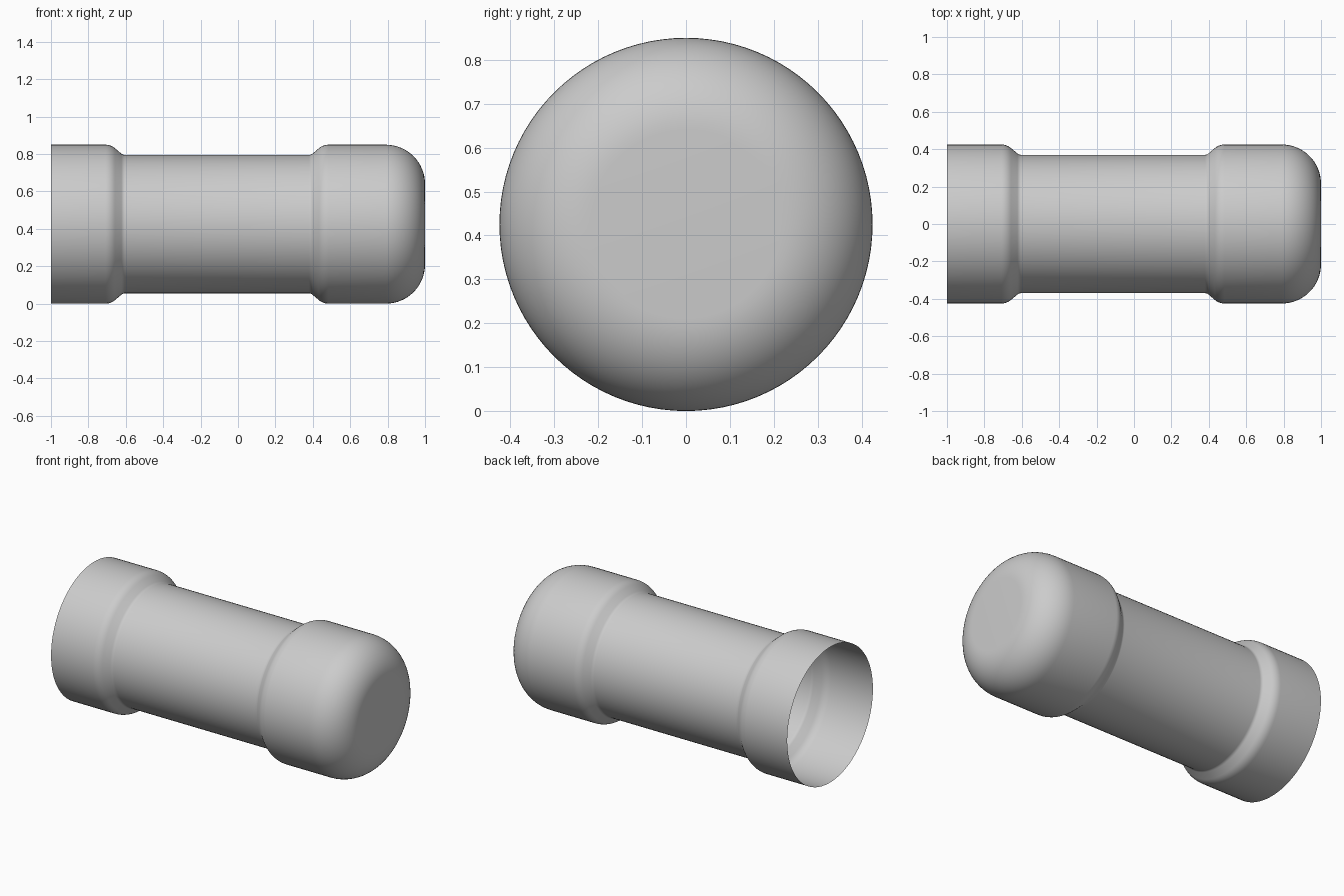
import bpy
import bmesh
import math
from mathutils import Vector

cube = bpy.data.objects.get("Cube")
if cube:
    bpy.data.objects.remove(cube, do_unlink=True)

RADIUS, NECK, SIDES = 0.425, 0.37, 96


def fillet(prev, corner, nxt, radius, steps):
    """Arc points that round one corner of the profile."""
    a, b = (prev - corner).normalized(), (nxt - corner).normalized()
    half = a.angle(b) / 2
    start = corner + a * radius / math.tan(half)
    end = corner + b * radius / math.tan(half)
    centre = corner + (a + b).normalized() * radius / math.sin(half)
    u, v = start - centre, end - centre
    sweep = u.angle(v)
    return [centre + (u * math.sin(sweep * (1 - i / steps))
                      + v * math.sin(sweep * i / steps)) / math.sin(sweep)
            for i in range(steps + 1)]


# Profile corners: distance along the axis, radius, rounding, arc steps
corners = [
    (-1.0, RADIUS, 0, 0),
    (-0.68, RADIUS, 0.08, 6),
    (-0.615, NECK, 0.03, 4),
    (0.39, NECK, 0.03, 4),
    (0.455, RADIUS, 0.08, 6),
    (1.0, RADIUS, 0.21, 16),
    (1.0, 0.0, 0, 0),
]
points = [Vector(c[:2]) for c in corners]
profile = [points[0]]
for i in range(1, len(corners) - 1):
    profile += fillet(points[i - 1], points[i], points[i + 1], *corners[i][2:])

# Spin the profile into an open shell and close the domed end
bm = bmesh.new()
turns = [2 * math.pi * k / SIDES for k in range(SIDES)]
rings = [[bm.verts.new((x, r * math.cos(t), RADIUS + r * math.sin(t))) for t in turns]
         for x, r in profile]
for low, high in zip(rings, rings[1:]):
    for k in range(SIDES):
        n = (k + 1) % SIDES
        bm.faces.new((low[k], low[n], high[n], high[k]))
bm.faces.new(rings[-1])

mesh = bpy.data.meshes.new("capped_pipe")
bm.to_mesh(mesh)
bm.free()
pipe = bpy.data.objects.new("capped_pipe", mesh)
bpy.context.collection.objects.link(pipe)

# Plain grey surface
grey = bpy.data.materials.new("light_grey")
grey.use_nodes = True
colour = (0.6, 0.6, 0.6, 1)
grey.diffuse_color = colour
grey.node_tree.nodes["Principled BSDF"].inputs["Base Color"].default_value = colour
mesh.materials.append(grey)

bpy.context.view_layer.objects.active = pipe
pipe.select_set(True)
bpy.ops.object.shade_smooth_by_angle(angle=math.radians(30))
